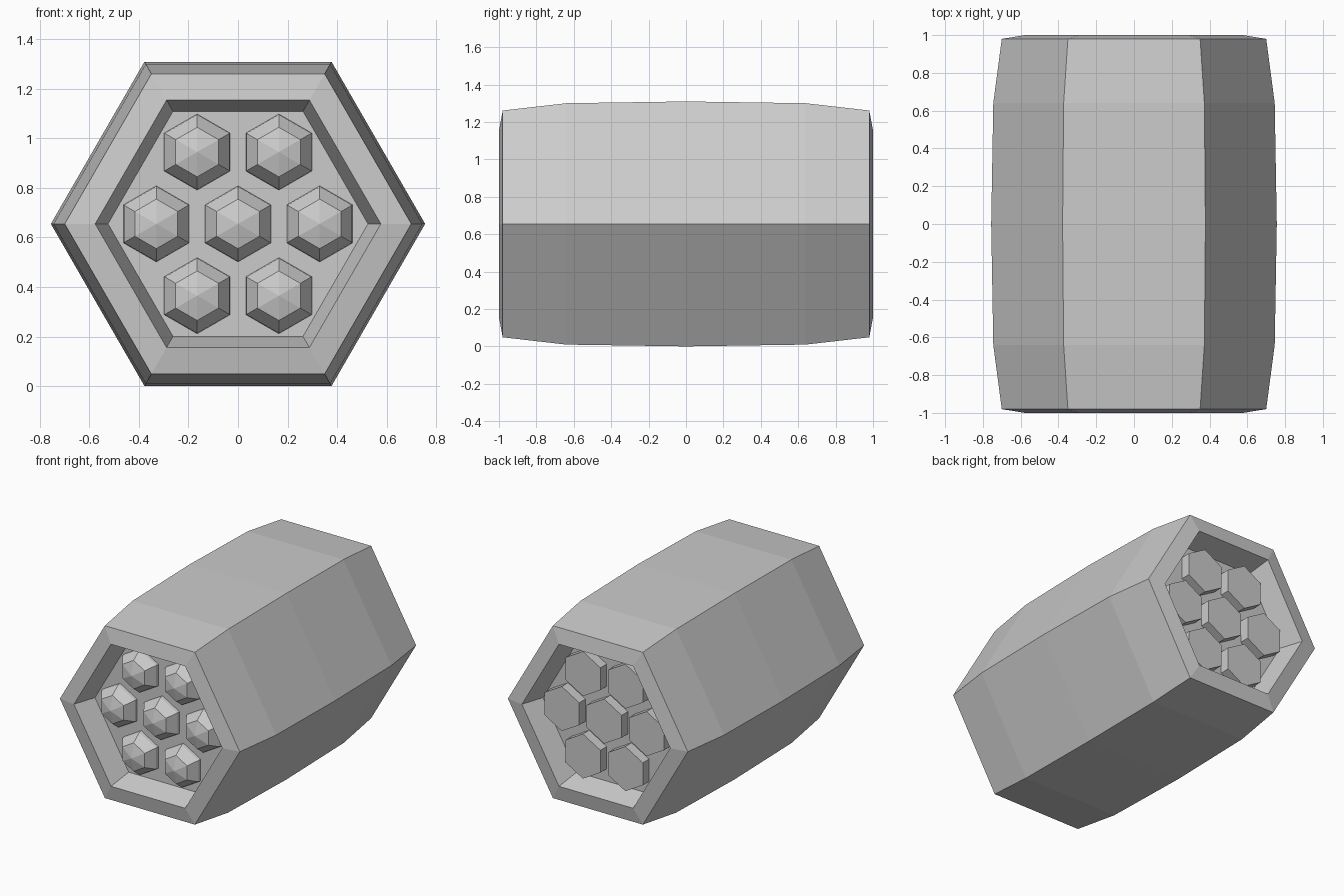
import bpy, bmesh
from math import sin, cos, pi

if "Cube" in bpy.data.objects:
    bpy.data.objects.remove(bpy.data.objects["Cube"])

CZ = 0.655  # height of the barrel axis


def lathe_hex(name, profile, cx=0.0, cz=CZ, start=0.0):
    """Six-sided solid from (radius, y) rings; radius 0 makes a tip."""
    bm = bmesh.new()
    rings = []
    for r, y in profile:
        if r == 0:
            rings.append([bm.verts.new((cx, y, cz))])
        else:
            rings.append([bm.verts.new((cx + r * cos(start + i * pi / 3), y,
                                        cz + r * sin(start + i * pi / 3)))
                          for i in range(6)])
    for a, b in zip(rings, rings[1:]):
        for i in range(6):
            j = (i + 1) % 6
            if len(a) == 1:
                bm.faces.new((a[0], b[j], b[i]))
            elif len(b) == 1:
                bm.faces.new((a[i], a[j], b[0]))
            else:
                bm.faces.new((a[i], a[j], b[j], b[i]))
    for ring in (rings[0], rings[-1]):
        if len(ring) == 6:
            bm.faces.new(ring)
    bmesh.ops.recalc_face_normals(bm, faces=bm.faces)
    me = bpy.data.meshes.new(name)
    bm.to_mesh(me)
    bm.free()
    ob = bpy.data.objects.new(name, me)
    bpy.context.collection.objects.link(ob)
    return ob


# Barrel housing with a recessed floor at each end
half = [(0.525, -0.84), (0.577, -1.0), (0.70, -0.98), (0.745, -0.64)]
lathe_hex("pod_housing", half + [(0.756, 0)] + [(r, -y) for r, y in reversed(half)])

# Seven rockets: faceted nose in front, flat stub at the back
spots = [(0, 0)] + [(0.33 * cos(k * pi / 3), 0.335 * sin(k * pi / 3)) for k in range(6)]
for n, (x, z) in enumerate(spots):
    lathe_hex(f"rocket_nose_{n + 1}",
              [(0, -0.95), (0.10, -0.925), (0.15, -0.86), (0.157, -0.82)],
              x, CZ + z, pi / 6)
    lathe_hex(f"rocket_tail_{n + 1}", [(0.157, 0.82), (0.157, 0.91)],
              x, CZ + z, pi / 6)
